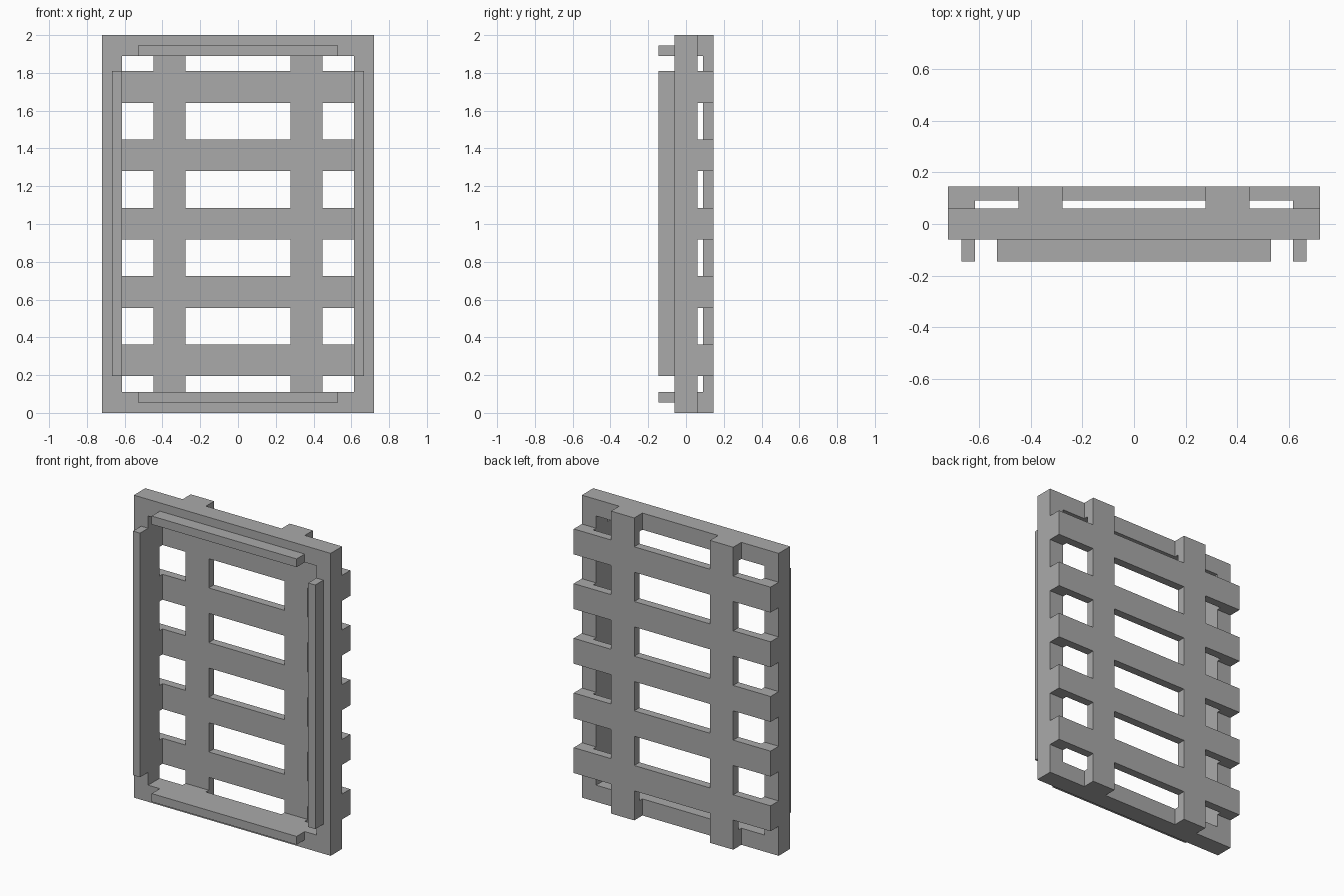
import bpy
import bmesh
from mathutils import Vector

cube = bpy.data.objects.get("Cube")
if cube:
    bpy.data.objects.remove(cube, do_unlink=True)

grey = bpy.data.materials.new("plain_grey")
grey.use_nodes = True
colour = (0.4, 0.4, 0.4, 1)
grey.diffuse_color = colour
grey.node_tree.nodes["Principled BSDF"].inputs["Base Color"].default_value = colour

# Main sizes: outer frame, its opening, and the depth layers
W, H = 0.72, 2.0
OPEN_X, OPEN_LOW, OPEN_HIGH = 0.615, 0.11, 1.89
FRONT, FACE, BACK, SLAT, REAR = -0.145, -0.06, 0.06, 0.09, 0.145
POST = (0.277, 0.447)
BAR_LOWS = [0.195 + 0.3615 * i for i in range(5)]
BAR_HEIGHT = 0.168


def solid(name, xs, ys, zs, filled=lambda x, y, z: True):
    """Closed mesh made from the filled cells between sorted cut planes."""
    cuts = [sorted(xs), sorted(ys), sorted(zs)]
    counts = [len(c) - 1 for c in cuts]

    def is_full(cell):
        if any(not 0 <= i < n for i, n in zip(cell, counts)):
            return False
        return filled(*[(c[i] + c[i + 1]) / 2 for c, i in zip(cuts, cell)])

    bm = bmesh.new()
    cells = [(i, j, k) for i in range(counts[0])
             for j in range(counts[1]) for k in range(counts[2])]
    for cell in filter(is_full, cells):
        for axis in range(3):
            u, v = (axis + 1) % 3, (axis + 2) % 3
            for side in (0, 1):
                beside = list(cell)
                beside[axis] += 2 * side - 1
                if is_full(beside):
                    continue
                ring = []
                for du, dv in ((0, 0), (1, 0), (1, 1), (0, 1)):
                    p = Vector()
                    p[axis] = cuts[axis][cell[axis] + side]
                    p[u] = cuts[u][cell[u] + du]
                    p[v] = cuts[v][cell[v] + dv]
                    ring.append(bm.verts.new(p))
                bm.faces.new(ring if side else ring[::-1])
    bmesh.ops.remove_doubles(bm, verts=bm.verts, dist=0.0001)
    bmesh.ops.dissolve_limit(bm, angle_limit=0.01, verts=bm.verts, edges=bm.edges)
    mesh = bpy.data.meshes.new(name)
    bm.to_mesh(mesh)
    bm.free()
    mesh.materials.append(grey)
    obj = bpy.data.objects.new(name, mesh)
    bpy.context.collection.objects.link(obj)
    return obj


def over_frame(x, z):
    return abs(x) > OPEN_X or not OPEN_LOW < z < OPEN_HIGH


def on_lattice(x, y, z):
    on_post = POST[0] < abs(x) < POST[1]
    on_bar = any(low < z < low + BAR_HEIGHT for low in BAR_LOWS)
    return (on_post or on_bar) and (y > SLAT or over_frame(x, z))


# Rectangular frame with an open middle
solid("frame", (-W, -OPEN_X, OPEN_X, W), (FACE, BACK),
      (0, OPEN_LOW, OPEN_HIGH, H), lambda x, y, z: over_frame(x, z))

# Rear lattice: two posts and five bars, thicker where they meet the frame
half = (*POST, OPEN_X, W)
bar_edges = [z for low in BAR_LOWS for z in (low, low + BAR_HEIGHT)]
solid("rear_lattice", [s * x for x in half for s in (-1, 1)],
      (BACK, SLAT, REAR), [0, OPEN_LOW, OPEN_HIGH, H] + bar_edges, on_lattice)

# Raised strips around the front of the opening
for side, s in (("left", 1), ("right", -1)):
    solid(side + "_strip", (s * OPEN_X, s * 0.667), (FRONT, FACE),
          (bar_edges[0], bar_edges[-1]))
for end, zs in (("bottom", (0.055, OPEN_LOW)), ("top", (OPEN_HIGH, 1.945))):
    solid(end + "_strip", (-0.53, 0.53), (FRONT, FACE), zs)
